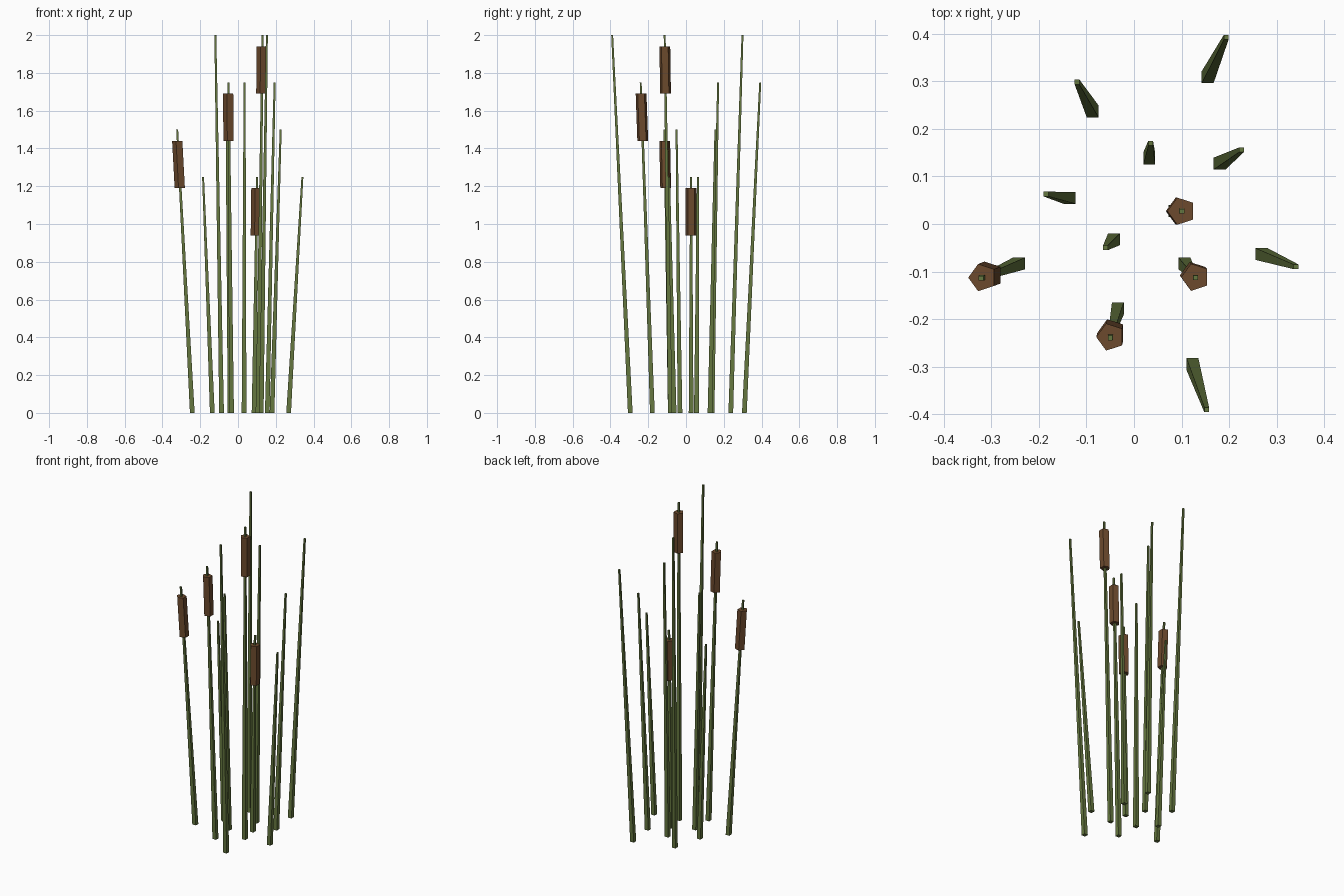
import bpy
import bmesh
import math
from mathutils import Vector

cube = bpy.data.objects.get("Cube")
if cube:
    bpy.data.objects.remove(cube, do_unlink=True)


def make_material(name, color):
    mat = bpy.data.materials.new(name)
    mat.use_nodes = True
    mat.diffuse_color = color
    mat.node_tree.nodes["Principled BSDF"].inputs["Base Color"].default_value = color
    return mat


GREEN = make_material("reed green", (0.13, 0.185, 0.05, 1))
BROWN = make_material("seed head brown", (0.15, 0.068, 0.026, 1))


def leaning_prism(name, low, high, r_low, r_high, sides, turn, mat):
    """Tapered prism with level ends whose axis runs from low to high."""
    bm = bmesh.new()
    rings = []
    for centre, radius in ((low, r_low), (high, r_high)):
        ring = []
        for i in range(sides):
            a = turn + math.tau * i / sides
            ring.append(bm.verts.new(centre + radius * Vector((math.cos(a), math.sin(a), 0))))
        rings.append(ring)
    bottom, top = rings
    bm.faces.new(bottom[::-1])
    bm.faces.new(top)
    for i in range(sides):
        j = (i + 1) % sides
        bm.faces.new((bottom[i], bottom[j], top[j], top[i]))
    mesh = bpy.data.meshes.new(name)
    bm.to_mesh(mesh)
    bm.free()
    mesh.materials.append(mat)
    obj = bpy.data.objects.new(name, mesh)
    bpy.context.collection.objects.link(obj)


def reed(name, base, tip, height, has_head=False):
    low, high = Vector((*base, 0)), Vector((*tip, height))
    half_diagonal = math.sqrt(0.5)
    leaning_prism(name + "_stem", low, high, 0.025 * half_diagonal,
                  0.01 * half_diagonal, 4, math.pi / 4, GREEN)
    if has_head:
        # Five-sided seed head threaded on the stem just below its tip
        start = low.lerp(high, (height - 0.31) / height)
        end = low.lerp(high, (height - 0.06) / height)
        leaning_prism(name + "_seed_head", start, end, 0.03, 0.03, 5, math.pi, BROWN)


# Bare reeds: base, tip, height
bare = [
    ((0.155, 0.309), (0.194, 0.393), 1.75),
    ((-0.087, 0.237), (-0.12, 0.299), 2.0),
    ((0.032, 0.138), (0.035, 0.17), 1.75),
    ((0.18, 0.127), (0.226, 0.156), 1.5),
    ((-0.136, 0.055), (-0.185, 0.063), 1.25),
    ((-0.042, -0.032), (-0.06, -0.05), 1.5),
    ((0.268, -0.063), (0.341, -0.09), 1.25),
    ((0.123, -0.295), (0.153, -0.391), 2.0),
]
for n, (base, tip, height) in enumerate(bare, 1):
    reed(f"bare_reed_{n}", base, tip, height)

# Reeds carrying seed heads
headed = [
    ((-0.242, -0.083), (-0.322, -0.114), 1.5),
    ((-0.034, -0.178), (-0.05, -0.24), 1.75),
    ((0.106, -0.083), (0.13, -0.113), 2.0),
    ((0.085, 0.027), (0.101, 0.027), 1.25),
]
for n, (base, tip, height) in enumerate(headed, 1):
    reed(f"headed_reed_{n}", base, tip, height, True)
